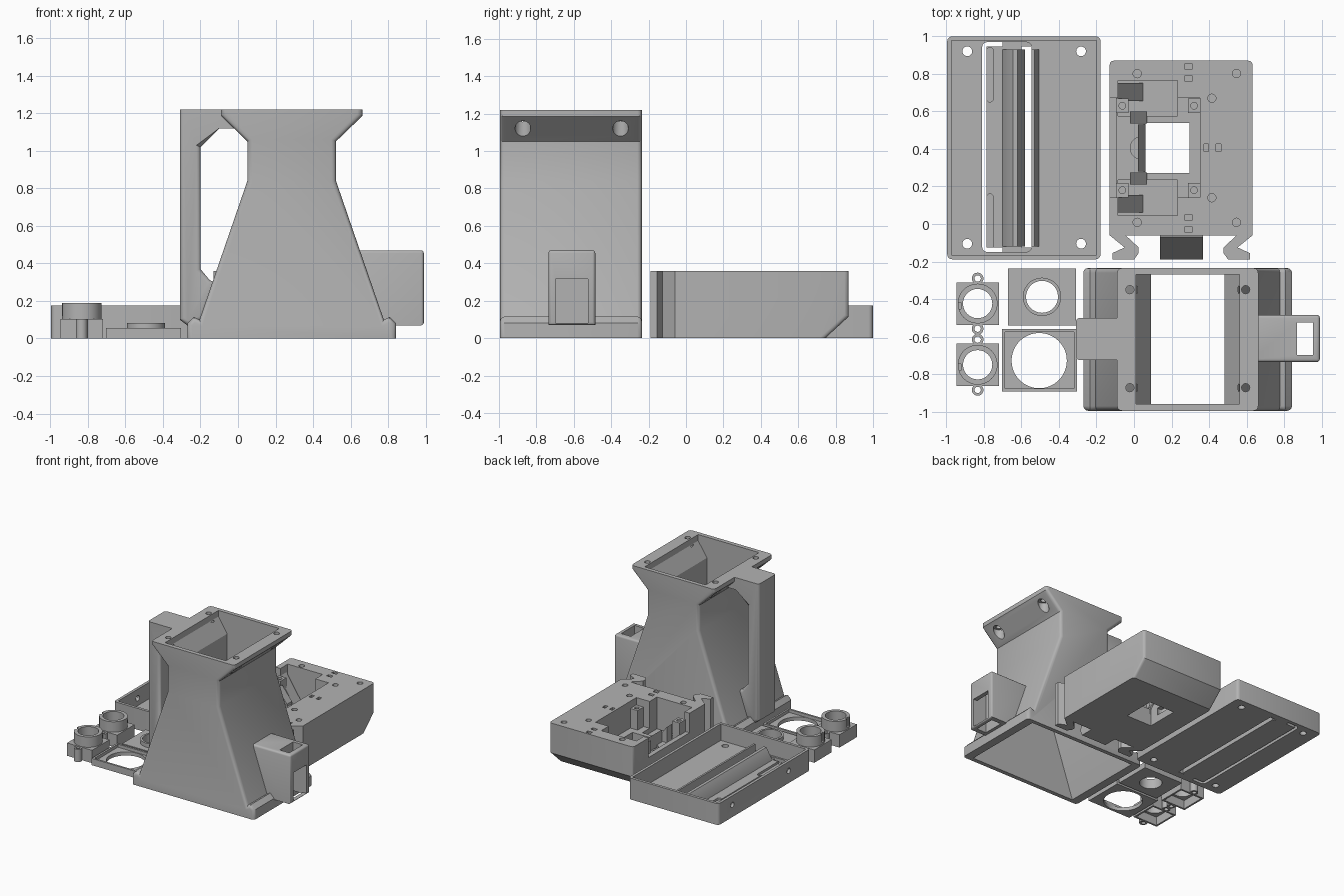
import bpy, bmesh, math
from mathutils import Vector

old = bpy.data.objects.get("Cube")
if old:
    bpy.data.objects.remove(old, do_unlink=True)

grey = bpy.data.materials.new("plain_grey")
grey.use_nodes = True
COL = (0.45, 0.45, 0.45, 1)
grey.diffuse_color = COL
grey.node_tree.nodes["Principled BSDF"].inputs["Base Color"].default_value = COL
made = []


def prism(name, pts, axis, a, b, rim=0.0, pick=None, seg=3):
    """Extrude a 2D profile along an axis; bevel the edges that pick(direction, mid) selects."""
    def place(p, t):
        return {"x": (t, p[0], p[1]), "y": (p[0], t, p[1]), "z": (p[0], p[1], t)}[axis]
    bm = bmesh.new()
    face = bm.faces.new([bm.verts.new(place(p, a)) for p in pts])
    ext = bmesh.ops.extrude_face_region(bm, geom=[face])
    shift = Vector(place((0, 0), b - a))
    bmesh.ops.translate(bm, vec=shift, verts=[v for v in ext["geom"] if isinstance(v, bmesh.types.BMVert)])
    bmesh.ops.recalc_face_normals(bm, faces=bm.faces)
    if rim:
        edges = [e for e in bm.edges if pick((e.verts[1].co - e.verts[0].co).normalized(),
                                             (e.verts[0].co + e.verts[1].co) / 2)]
        bmesh.ops.bevel(bm, geom=edges, offset=rim, segments=seg, profile=0.5, affect="EDGES")
        bmesh.ops.recalc_face_normals(bm, faces=bm.faces)
    me = bpy.data.meshes.new(name)
    bm.to_mesh(me)
    bm.free()
    me.materials.append(grey)
    ob = bpy.data.objects.new(name, me)
    bpy.context.collection.objects.link(ob)
    made.append(ob)
    return ob


def upright(d, m):
    return abs(d.z) > 0.9


def box(name, x0, x1, y0, y1, z0, z1, rim=0.0, pick=upright):
    return prism(name, [(x0, y0), (x1, y0), (x1, y1), (x0, y1)], "z", z0, z1, rim, pick)


def circle(x, y, r, n=32):
    return [(x + r * math.cos(2 * math.pi * i / n), y + r * math.sin(2 * math.pi * i / n)) for i in range(n)]


def rod(name, x, y, r, z0, z1, n=32):
    return prism(name, circle(x, y, r, n), "z", z0, z1)


def cut(ob, *cutters):
    """Subtract the cutters for good, then delete them."""
    for c in cutters:
        c.hide_render = True
        m = ob.modifiers.new("cut", "BOOLEAN")
        m.operation, m.object, m.solver = "DIFFERENCE", c, "EXACT"
    bpy.context.view_layer.update()
    me = bpy.data.meshes.new_from_object(ob.evaluated_get(bpy.context.evaluated_depsgraph_get()))
    ob.modifiers.clear()
    ob.data = me
    for c in cutters:
        made.remove(c)
        bpy.data.objects.remove(c, do_unlink=True)
    return ob


def mirrored(half, centre):
    return half + [(2 * centre - x, z) for x, z in reversed(half)]


# Hopper tower: flared shell, hollow from top to bottom
MID = 0.286
outer = mirrored([(-.27, 0), (-.27, .08), (-.235, .115), (-.205, .1), (.05, .84), (.05, 1.05),
                  (-.09, 1.185), (-.09, 1.22)], MID)
inner = mirrored([(-.214, -.04), (.09, .84), (.09, 1.05), (.01, 1.17), (.01, 1.25)], MID)
tower = prism("hopper_tower", outer, "y", -.995, -.235, .025,
              lambda d, m: abs(d.y) < .5 and abs(d.z) > .1)
tools = [prism("cavity", inner, "y", -.96, -.268)]
for sx in (-.022, .595):
    for sy in (-.872, -.35):
        tools += [rod("screw", sx, sy, .022, 1.1, 1.3, 16), rod("nut", sx, sy, .042, .95, 1.165, 24)]
cut(tower, *tools)

# Handle on the right side of the tower
prism("handle", [(-.31, 1.22), (-.08, 1.22), (-.07, 1.17), (-.01, 1.12), (-.1, 1.12), (-.2, 1.02),
                 (-.2, .37), (-.15, .31), (-.12, .3), (-.19, .1), (-.27, .07), (-.31, .1)],
      "y", -.725, -.5, .022, lambda d, m: abs(d.y) < .5 and m.x < -.12 and m.z < 1.2)

# Socket box on the left side of the tower
socket = prism("side_socket", [(.63, .47), (.99, .47), (.99, .07), (.755, .07)], "y", -.735, -.485, .015,
               lambda d, m: m.x > .98 or (m.z > .46 and abs(d.x) > .5))
cut(socket, box("slot", .868, .955, -.698, -.525, 0, .6), box("window", .9, 1.1, -.698, -.525, .08, .315))

# Shallow tray with corner holes, side holes and a slotted floor
tray = box("tray", -.995, -.178, -.188, 1, 0, .175, .025)
tools = [box("inside", -.972, -.2, -.165, .977, .04, .3), box("slot", -.81, -.545, -.15, .97, -.1, .1, .03)]
tools += [rod("hole", x, y, .026, -.1, .1, 20) for x in (-.888, -.282) for y in (-.105, .92)]
tools += [prism("side_hole", circle(y, .1, .022, 16), "x", -1.1, -.95) for y in (.09, .82)]
cut(tray, *tools)
flap = box("tray_flap", -.785, -.6, -.125, .945, 0, .03)
cut(flap, *[box("groove", -.785, -.75, a, b, .012, .1, .016) for a, b in ((-.13, .16), (.65, .94))])
prism("tray_ridge", [(-.7, 0), (-.58, 0), (-.58, .03), (-.62, .12), (-.645, .12), (-.7, .03)], "y", -.12, .93)
prism("tray_rib", [(-.545, 0), (-.505, 0), (-.505, .04), (-.53, .12), (-.545, .12)], "y", -.12, .93)
for y in (-.15, .945):
    box("flap_bridge", -.7, -.55, y, y + .025, 0, .03)

# Machine block with a chamfered back and a stepped pocket
block = prism("machine_block", [(-.06, 0), (.745, 0), (.87, .115), (.87, .36), (-.06, .36)], "x", -.13, .632,
              .022, lambda d, m: abs(d.x) < .5 and m.y > .7)
PY = .405
tools = [box("pocket", -.09, .352, .14, .67, .14, .5), box("side_gap", -.3, -.05, .14, .67, .2, .5),
         box("window", .062, .295, .272, .538, -.1, .5), rod("dent", .04, PY, .06, .06, .3, 24)]
for s in (-1, 1):
    tools.append(box("bay", -.085, .232, min(PY + s * .17, PY + s * .36),
                     max(PY + s * .17, PY + s * .36), .1, .5))
    tools += [rod("hole", x, PY + s * .396, .022, .28, .5, 20) for x in (.017, .546)]
    tools.append(rod("hole", .415, PY + s * .265, .022, .28, .5, 20))
    tools += [box("slit", .27, .312, PY + s * d - .013, PY + s * d + .013, .2, .5) for d in (.37, .435)]
for x in (.385, .45):
    tools.append(box("slit", x - .013, x + .013, PY - .02, PY + .02, .2, .5))
cut(block, *tools)

# Ramps and screw posts inside the pocket
for s in (-1, 1):
    a, b = sorted((PY + s * .25, PY + s * .345))
    prism("pocket_ramp", [(-.085, .08), (.06, .08), (-.085, .3)], "y", a, b)
    a, b = sorted((PY + s * .13, PY + s * .195))
    prism("pocket_rib", [(-.02, .1), (.07, .1), (.07, .16), (-.02, .27)], "y", a, b)
    for x in (-.062, .32):
        y = PY + s * .225
        post = box("screw_post", x - .033, x + .033, y - .038, y + .038, .1, .3)
        cut(post, rod("hole", x, y, .018, .2, .5, 16))
prism("pocket_lip", [(.02, .12), (.062, .12), (.062, .15), (.02, .24)], "y", .28, .53)

# Dovetail hooks and spout on the front of the block
hook = [(-.13, -.05), (-.13, -.06), (-.05, -.125), (-.115, -.155), (-.115, -.19), (0, -.19), (.025, -.155),
        (.025, -.125), (-.045, -.06), (-.045, -.05)]
prism("right_hook", hook, "z", 0, .36)
prism("left_hook", [(.502 - x, y) for x, y in hook], "z", 0, .36)
prism("block_spout", [(-.05, 0), (-.17, 0), (-.19, .05), (-.07, .32), (-.05, .32)], "x", .138, .368)

# Flat plate with a raised ring
ring_plate = box("ring_plate", -.672, -.308, -.54, -.238, 0, .05)
cut(ring_plate, rod("hole", -.49, -.388, .085, -.1, .2, 48))
ring = rod("plate_ring", -.49, -.388, .102, .04, .083, 48)
cut(ring, rod("hole", -.49, -.388, .085, -.1, .2, 48))

# Rimmed plate with a large round hole
rim_plate = box("rimmed_plate", -.703, -.305, -.893, -.56, 0, .055)
cut(rim_plate, box("recess", -.687, -.32, -.877, -.576, .03, .2), rod("hole", -.505, -.728, .147, -.1, .2, 64))

# Two hose adapters: hollow square base, round collar, two screw ears
for cy in (-.424, -.75):
    cx = -.833
    base = box("adapter_base", cx - .113, cx + .113, cy - .113, cy + .113, 0, .105)
    cut(base, box("hollow", cx - .098, cx + .098, cy - .098, cy + .098, -.1, .07),
        rod("bore", cx, cy, .078, -.1, .3))
    collar = rod("adapter_collar", cx, cy, .106, .1, .19)
    cut(collar, rod("bore", cx, cy, .078, 0, .3), box("notch", cx - .2, cx - .09, cy - .03, cy + .005, .12, .3))
    for s in (-1, 1):
        ear = rod("adapter_ear", cx, cy + s * .134, .031, 0, .105, 20)
        cut(ear, rod("hole", cx, cy + s * .134, .017, -.1, .2, 16))

# Smooth rounded faces, keep hard edges
for ob in bpy.context.view_layer.objects:
    ob.select_set(ob in made)
bpy.context.view_layer.objects.active = made[0]
bpy.ops.object.shade_smooth_by_angle(angle=math.radians(32))
